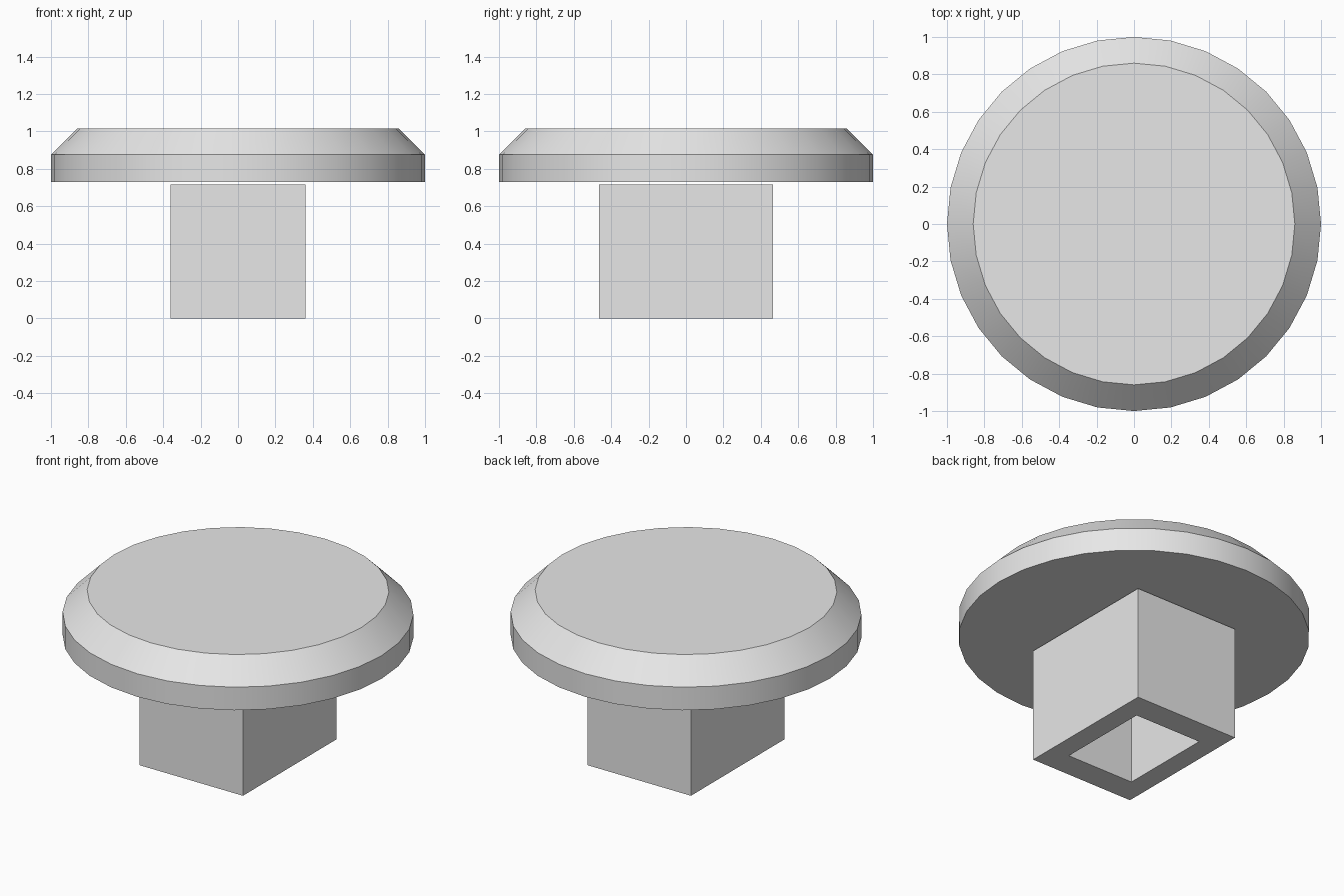
import bpy
import bmesh
import math

if "Cube" in bpy.data.objects:
    bpy.data.objects.remove(bpy.data.objects["Cube"], do_unlink=True)

# Single light grey finish
GREY = (0.8, 0.8, 0.8, 1.0)
grey = bpy.data.materials.new("light_grey")
grey.use_nodes = True
grey.diffuse_color = GREY
grey.node_tree.nodes["Principled BSDF"].inputs["Base Color"].default_value = GREY


def loft(name, rings, capped):
    """Bridge equal-sized rings of points; cap the ends or join last to first."""
    bm = bmesh.new()
    loops = [[bm.verts.new(p) for p in ring] for ring in rings]
    n = len(loops[0])
    pairs = list(zip(loops, loops[1:]))
    if capped:
        bm.faces.new(loops[0])
        bm.faces.new(loops[-1])
    else:
        pairs.append((loops[-1], loops[0]))
    for a, b in pairs:
        for i in range(n):
            j = (i + 1) % n
            bm.faces.new((a[i], a[j], b[j], b[i]))
    bmesh.ops.recalc_face_normals(bm, faces=bm.faces)
    mesh = bpy.data.meshes.new(name)
    bm.to_mesh(mesh)
    bm.free()
    mesh.materials.append(grey)
    obj = bpy.data.objects.new(name, mesh)
    bpy.context.collection.objects.link(obj)
    return obj


def circle(radius, z, sides=32):
    step = math.tau / sides
    return [(radius * math.cos(i * step), radius * math.sin(i * step), z)
            for i in range(sides)]


def rectangle(scale, z, hx=0.36, hy=0.465):
    return [(sx * hx * scale, sy * hy * scale, z)
            for sx, sy in ((-1, -1), (1, -1), (1, 1), (-1, 1))]


# Round cap with a chamfered upper rim
cap = loft("cap", [circle(1, 0.73), circle(1, 0.875), circle(0.86, 1.015)], True)

# Hollow rectangular stem just below the cap
HOLE, TOP = 0.646, 0.715
loft("stem", [rectangle(1, 0), rectangle(1, TOP),
              rectangle(HOLE, TOP), rectangle(HOLE, 0)], False)

# Smooth round sides, crisp rims
bpy.ops.object.select_all(action="DESELECT")
cap.select_set(True)
bpy.context.view_layer.objects.active = cap
bpy.ops.object.shade_smooth_by_angle(angle=math.radians(30))
